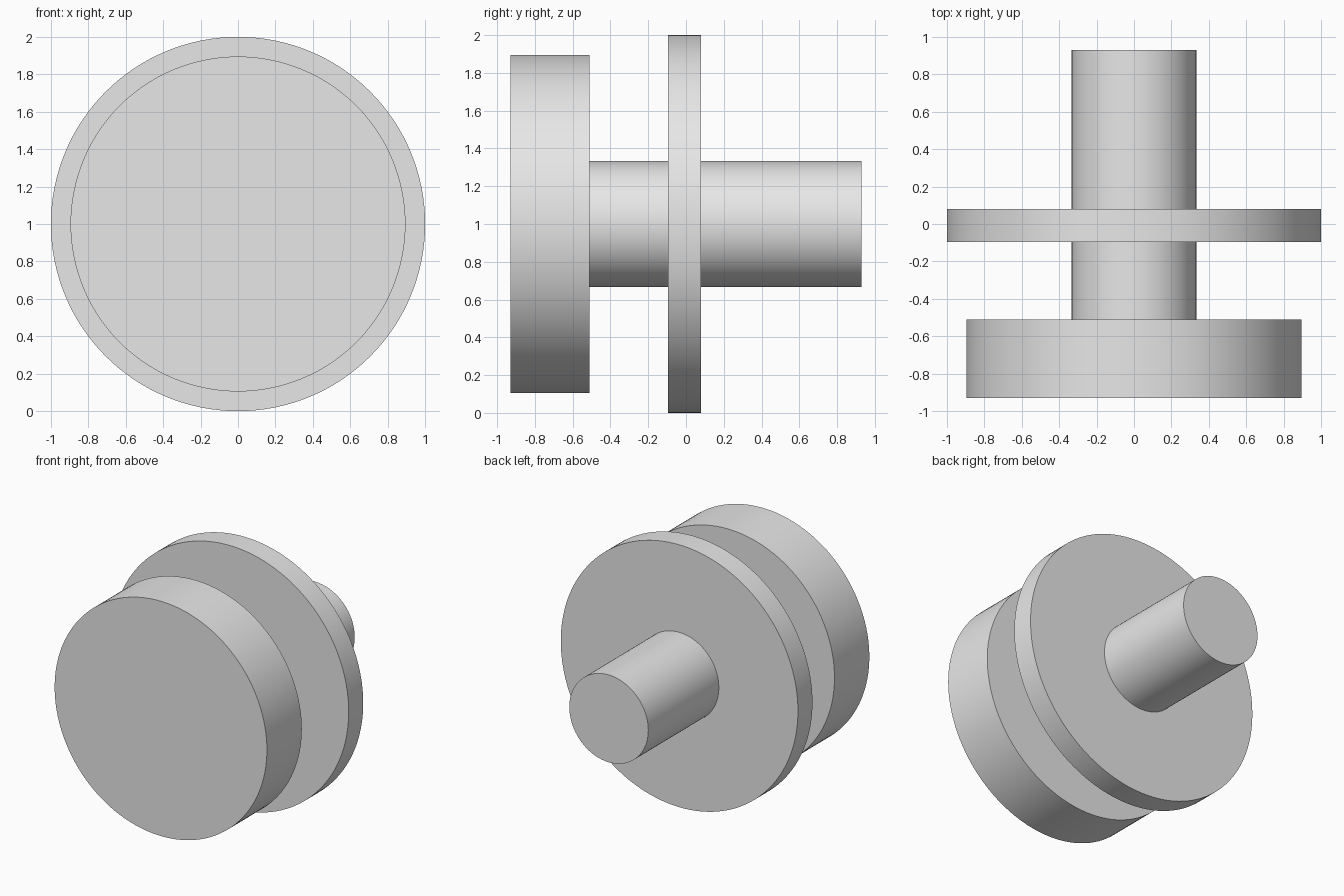
import bpy
import math

cube = bpy.data.objects.get("Cube")
if cube:
    bpy.data.objects.remove(cube, do_unlink=True)

# Single plain grey
grey = bpy.data.materials.new("plain grey")
grey.use_nodes = True
grey.diffuse_color = (0.8, 0.8, 0.8, 1)
grey.node_tree.nodes["Principled BSDF"].inputs["Base Color"].default_value = (0.8, 0.8, 0.8, 1)


def disc(name, radius, front, back):
    """Round part along the y axis, centred at height 1."""
    bpy.ops.mesh.primitive_cylinder_add(
        vertices=128, radius=radius, depth=back - front,
        location=(0, (front + back) / 2, 1), rotation=(math.pi / 2, 0, 0))
    part = bpy.context.object
    part.name = name
    part.data.materials.append(grey)
    bpy.ops.object.shade_smooth_by_angle(angle=math.radians(30))
    return part


# Thick front head, thin wide flange, and the shaft running through it
disc("head", 0.895, -0.93, -0.51)
disc("flange", 1.0, -0.095, 0.08)
disc("shaft", 0.333, -0.52, 0.93)
